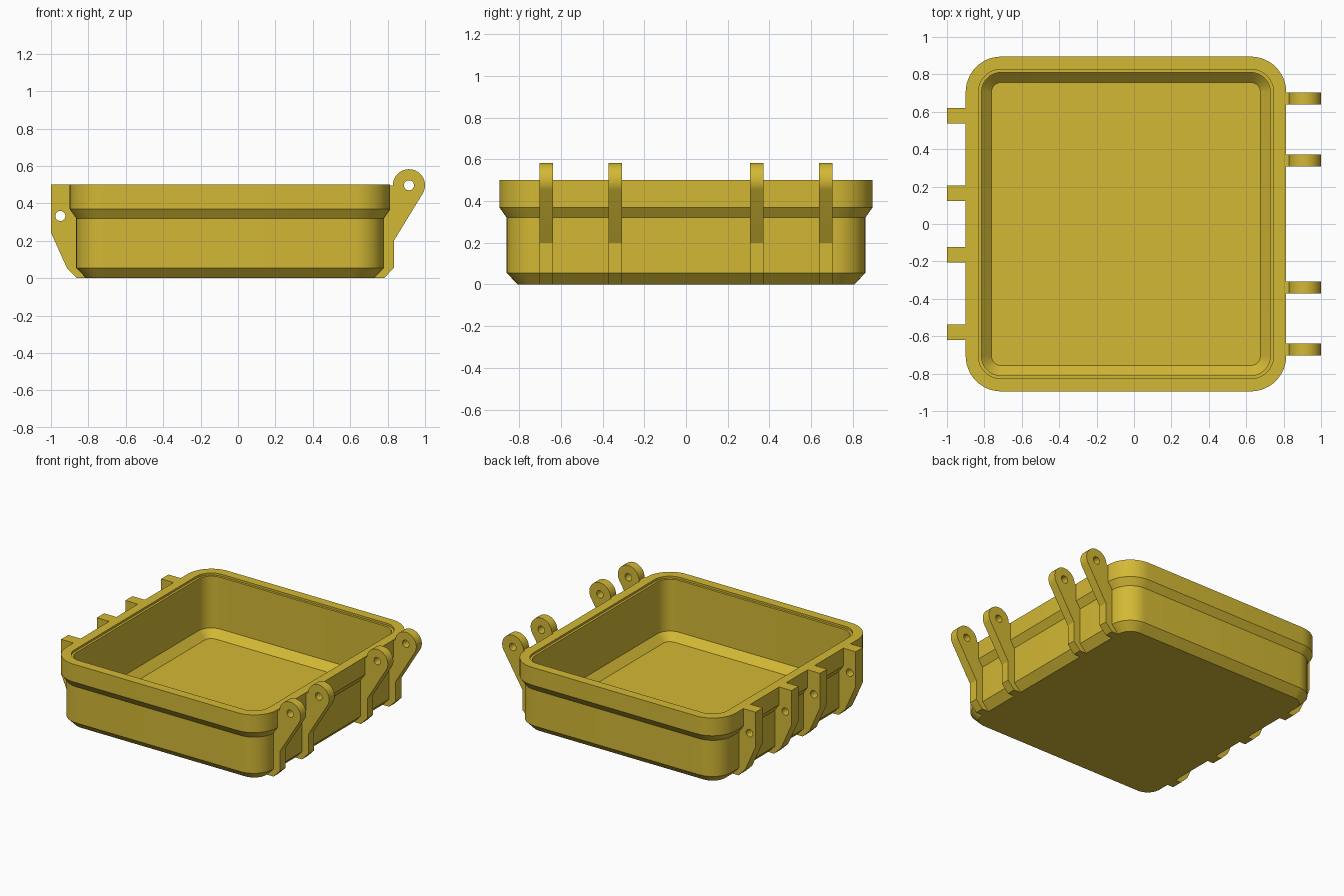
import bpy, bmesh, math
from mathutils import Vector

if "Cube" in bpy.data.objects:
    bpy.data.objects.remove(bpy.data.objects["Cube"])

mat = bpy.data.materials.new("mustard plastic")
mat.diffuse_color = (0.65, 0.48, 0.035, 1)
mat.use_nodes = True
mat.node_tree.nodes["Principled BSDF"].inputs["Base Color"].default_value = mat.diffuse_color

CX, HX, HY, R = -0.043, 0.857, 0.895, 0.19   # tray centre, half sizes, corner radius


def finish(obj):
    obj.data.materials.clear()
    obj.data.materials.append(mat)
    bpy.ops.object.select_all(action='DESELECT')
    obj.select_set(True)
    bpy.context.view_layer.objects.active = obj
    bpy.ops.object.shade_smooth_by_angle(angle=math.radians(25))


def ring(inset, z, steps=12):
    """Rounded rectangle moved inward from the rim outline."""
    r, pts = R - inset, []
    for k, (sx, sy) in enumerate([(1, 1), (-1, 1), (-1, -1), (1, -1)]):
        for i in range(steps + 1):
            a = math.pi / 2 * (k + i / steps)
            pts.append((CX + sx * (HX - R) + r * math.cos(a),
                        sy * (HY - R) + r * math.sin(a), z))
    return pts


# Tray: outside, flared rim, stepped lip, inside wall, floor bevel
section = [(0.088, 0), (0.035, 0.055), (0.035, 0.32), (0.0, 0.37), (0.0, 0.5),
           (0.068, 0.5), (0.068, 0.485), (0.085, 0.485), (0.085, 0.105), (0.138, 0.052)]
bm = bmesh.new()
loops = [[bm.verts.new(p) for p in ring(*s)] for s in section]
n = len(loops[0])
for a, b in zip(loops, loops[1:]):
    for i in range(n):
        j = (i + 1) % n
        bm.faces.new((a[i], a[j], b[j], b[i]))
bm.faces.new(loops[0][::-1])
bm.faces.new(loops[-1])
me = bpy.data.meshes.new("tray")
bm.to_mesh(me)
bm.free()
tray = bpy.data.objects.new("tray", me)
bpy.context.collection.objects.link(tray)
finish(tray)


def circle(cx, cz, r, a0=0, a1=360, steps=24):
    angles = [math.radians(a0 + (a1 - a0) * i / steps) for i in range(steps + 1)]
    if a1 - a0 == 360:
        angles.pop()
    return [(cx + r * math.cos(a), cz + r * math.sin(a)) for a in angles]


def plate(name, outline, hole, y, width):
    """Extruded side profile with a pin hole."""
    cu = bpy.data.curves.new(name, 'CURVE')
    cu.dimensions, cu.fill_mode, cu.extrude = '2D', 'BOTH', width / 2
    for pts in (outline, hole):
        s = cu.splines.new('POLY')
        s.points.add(len(pts) - 1)
        for p, (x, z) in zip(s.points, pts):
            p.co = (x, z, 0, 1)
        s.use_cyclic_u = True
    tmp = bpy.data.objects.new(name + "_curve", cu)
    bpy.context.collection.objects.link(tmp)
    dg = bpy.context.evaluated_depsgraph_get()
    mesh = bpy.data.meshes.new_from_object(tmp.evaluated_get(dg))
    bpy.data.objects.remove(tmp)
    bm = bmesh.new()
    bm.from_mesh(mesh)
    bmesh.ops.remove_doubles(bm, verts=bm.verts, dist=1e-5)
    for v in bm.verts:
        v.co = Vector((v.co.x, y - v.co.z, v.co.y))
    bmesh.ops.recalc_face_normals(bm, faces=bm.faces)
    bm.to_mesh(mesh)
    bm.free()
    mesh.name = name
    obj = bpy.data.objects.new(name, mesh)
    bpy.context.collection.objects.link(obj)
    finish(obj)


# Latch ribs on the left
latch = [(-1, 0.5), (-1, 0.245), (-0.915, 0.055), (-0.86, 0), (-0.80, 0),
         (-0.84, 0.06), (-0.84, 0.34), (-0.88, 0.39), (-0.88, 0.5)]
for y in (-0.58, -0.165, 0.165, 0.58):
    plate("latch_rib", latch, circle(-0.95, 0.333, 0.027), y, 0.083)

# Hinge lugs on the right
hinge = (circle(0.914, 0.497, 0.086, -30, 180)
         + [(0.80, 0.497), (0.80, 0.39), (0.76, 0.34), (0.76, 0.06), (0.715, 0),
            (0.78, 0), (0.833, 0.055), (0.833, 0.2)])
for y in (-0.67, -0.34, 0.34, 0.67):
    plate("hinge_lug", hinge, circle(0.914, 0.497, 0.027), y, 0.064)
